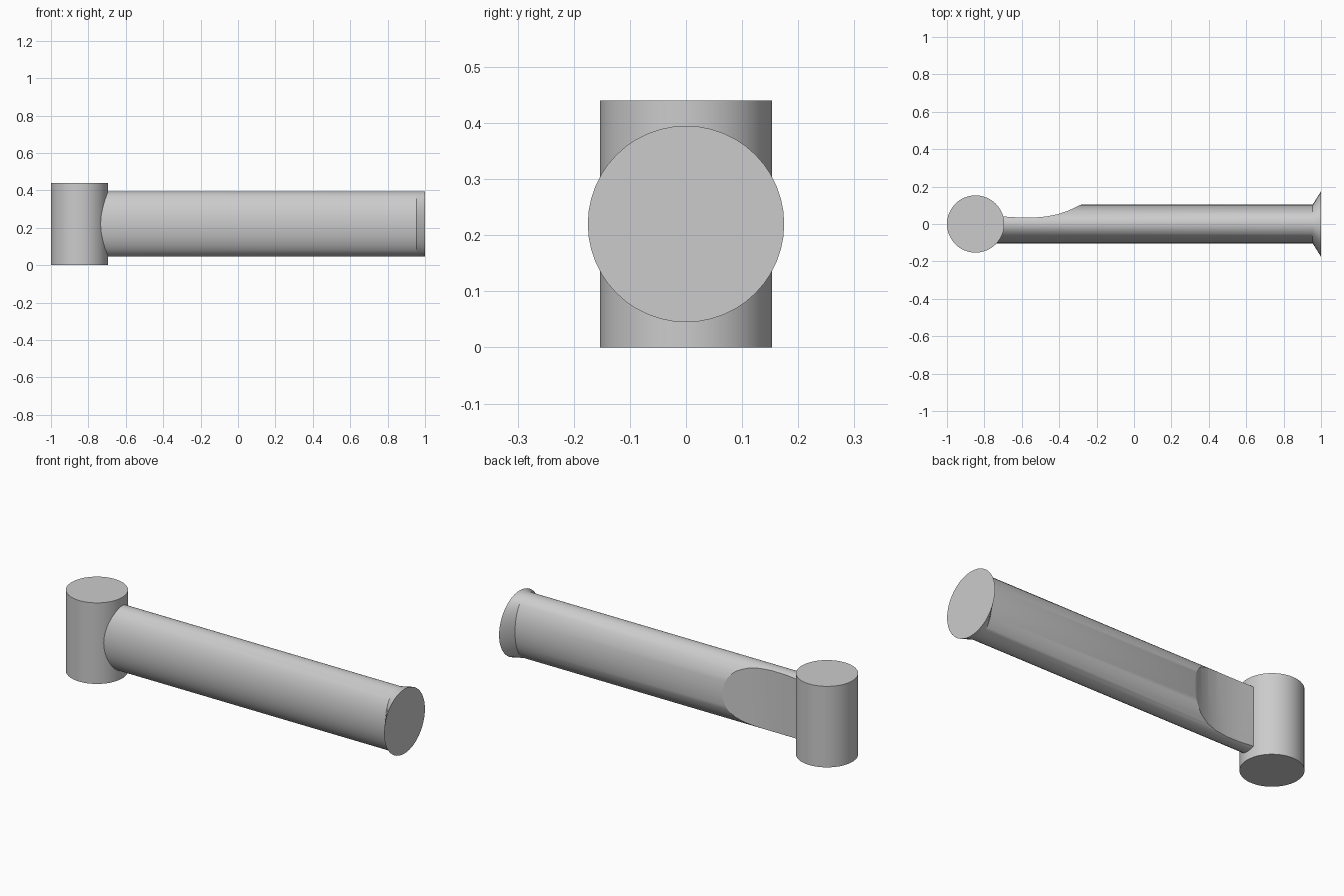
import bpy, bmesh
from math import cos, sin, tau

cube = bpy.data.objects.get("Cube")
if cube:
    bpy.data.objects.remove(cube, do_unlink=True)

grey = bpy.data.materials.new("plain grey")
grey.use_nodes = True
colour = (0.6, 0.6, 0.6, 1)
grey.diffuse_color = colour
grey.node_tree.nodes["Principled BSDF"].inputs["Base Color"].default_value = colour

SIDES = 48
MID_Z = 0.22


def loft(name, rings):
    """Skin a closed solid through rings of points."""
    bm = bmesh.new()
    loops = [[bm.verts.new(p) for p in ring] for ring in rings]
    n = len(loops[0])
    for a, b in zip(loops, loops[1:]):
        for i in range(n):
            j = (i + 1) % n
            bm.faces.new((a[i], a[j], b[j], b[i]))
    bm.faces.new(loops[0])
    bm.faces.new(loops[-1])
    bmesh.ops.recalc_face_normals(bm, faces=bm.faces)
    mesh = bpy.data.meshes.new(name)
    bm.to_mesh(mesh)
    bm.free()
    mesh.materials.append(grey)
    obj = bpy.data.objects.new(name, mesh)
    bpy.context.collection.objects.link(obj)
    return obj


def arm_ring(x, ry, rz):
    return [(x, ry * cos(tau * i / SIDES), MID_Z + rz * sin(tau * i / SIDES))
            for i in range(SIDES)]


def post_ring(z, r=0.153):
    return [(r - 1 + r * cos(tau * i / SIDES), r * sin(tau * i / SIDES), z)
            for i in range(SIDES)]


# Upright post
post = loft("pivot_post", [post_ring(0), post_ring(2 * MID_Z)])

# Oval arm flaring to a round end
arm = loft("oval_arm", [arm_ring(-0.82, 0.103, 0.175),
                        arm_ring(0.955, 0.103, 0.175),
                        arm_ring(1.0, 0.175, 0.175)])

# Curved scoop taken from the back of the arm beside the post
scoop = [(-0.9, 0.042), (-0.7, 0.04), (-0.62, 0.035), (-0.54, 0.034),
         (-0.47, 0.04), (-0.41, 0.052), (-0.35, 0.072), (-0.28, 0.105),
         (-0.25, 0.12), (-0.25, 0.3), (-0.9, 0.3)]
cutter = loft("scoop_cutter", [[(x, y, z) for x, y in scoop] for z in (-0.1, 0.6)])
cutter.hide_render = True
cut = arm.modifiers.new("scoop", "BOOLEAN")
cut.operation = "DIFFERENCE"
cut.solver = "EXACT"
cut.object = cutter
bpy.context.view_layer.objects.active = arm
bpy.ops.object.modifier_apply(modifier=cut.name)
bpy.data.objects.remove(cutter, do_unlink=True)

# Soft shading on the curved walls, crisp rims
for obj in bpy.context.selected_objects:
    obj.select_set(False)
for obj in (post, arm):
    obj.select_set(True)
bpy.ops.object.shade_smooth_by_angle(angle=0.5)
